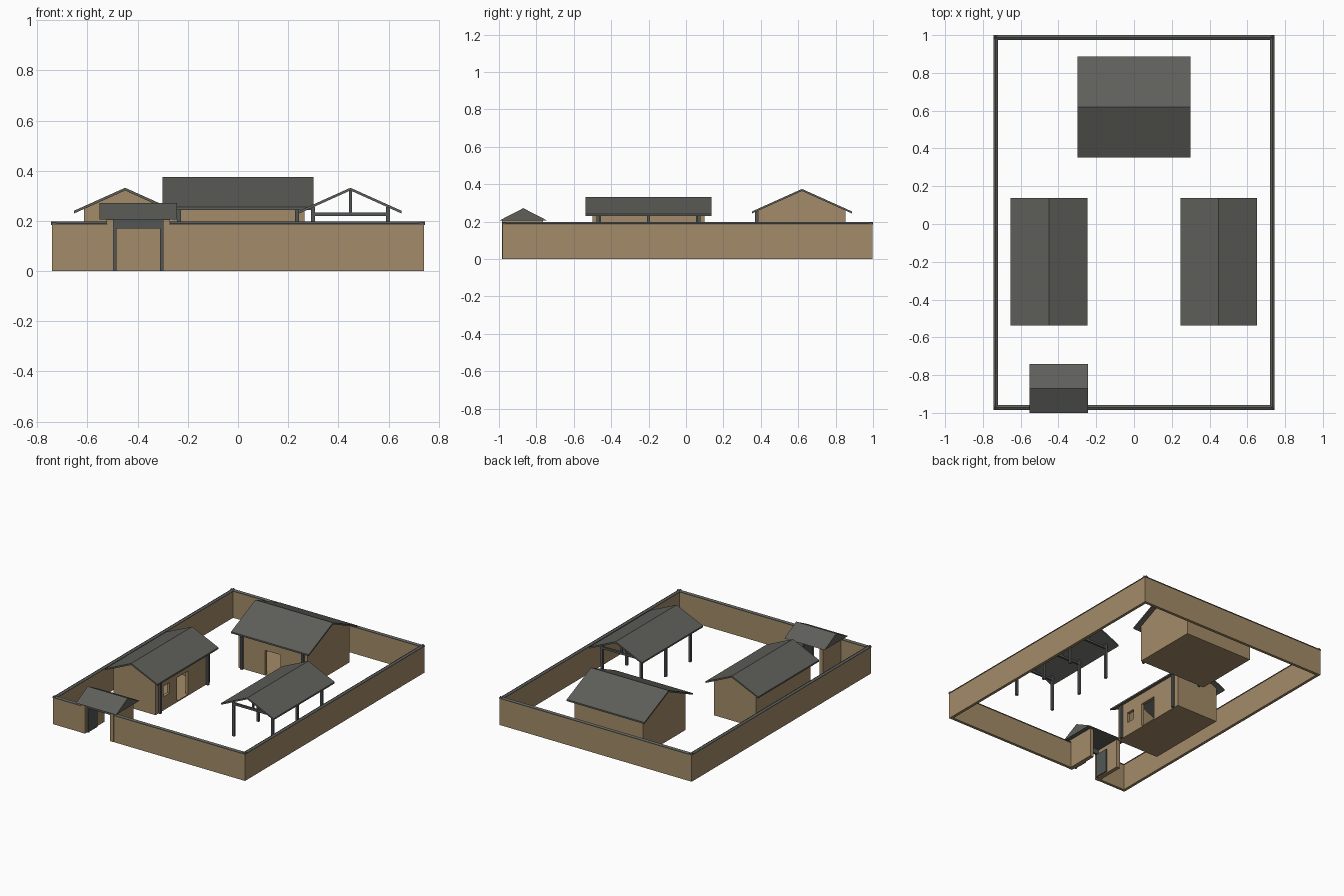
import bpy, bmesh, math
from mathutils import Matrix, Vector

if "Cube" in bpy.data.objects:
    bpy.data.objects.remove(bpy.data.objects["Cube"])


def material(name, rgb):
    m = bpy.data.materials.new(name)
    m.diffuse_color = (*rgb, 1)
    m.use_nodes = True
    m.node_tree.nodes["Principled BSDF"].inputs["Base Color"].default_value = m.diffuse_color
    return m


EARTH = material("earth_wall", (0.37, 0.26, 0.138))
TILE = material("grey_tile", (0.112, 0.115, 0.102))
WOOD = material("dark_timber", (0.085, 0.094, 0.09))
I = Matrix.Identity(4)
SLOPE = 0.45
THICK = 0.011


def prism(name, profile, a, b, mat, place=I):
    """Extrude a (y, z) profile along x from a to b, then place it."""
    bm = bmesh.new()
    face = bm.faces.new([bm.verts.new((a, y, z)) for y, z in profile])
    ext = bmesh.ops.extrude_face_region(bm, geom=[face])
    moved = [v for v in ext["geom"] if isinstance(v, bmesh.types.BMVert)]
    bmesh.ops.translate(bm, verts=moved, vec=Vector((b - a, 0, 0)))
    bmesh.ops.recalc_face_normals(bm, faces=bm.faces)
    me = bpy.data.meshes.new(name)
    bm.to_mesh(me)
    bm.free()
    me.materials.append(mat)
    ob = bpy.data.objects.new(name, me)
    ob.matrix_world = place
    bpy.context.collection.objects.link(ob)
    return ob


def box(name, x, y, z, mat, place=I):
    return prism(name, [(y[0], z[0]), (y[1], z[0]), (y[1], z[1]), (y[0], z[1])],
                 x[0], x[1], mat, place)


def post(name, x, y, top, mat, place, r=0.008, bottom=0):
    box(name, (x - r, x + r), (y - r, y + r), (bottom, top), mat, place)


def gable_roof(name, half_len, half_w, apex, place):
    e = apex - SLOPE * half_w
    prism(name, [(-half_w, e), (0, apex), (half_w, e), (half_w, e - THICK),
                 (0, apex - THICK), (-half_w, e - THICK)], -half_len, half_len, TILE, place)


def placed(x, y, quarter_turns=0):
    return Matrix.Translation((x, y, 0)) @ Matrix.Rotation(quarter_turns * math.pi / 2, 4, 'Z')


def house(name, place, L, D, roof_L, roof_D, apex, post_x, openings):
    """Hollow house, ridge along local x, open front facing local -y."""
    t = 0.02
    under = apex - THICK
    top = under - SLOPE * D
    box(name + "_floor", (-L, L), (-D, D), (0, 0.008), EARTH, place)
    box(name + "_back_wall", (-L, L), (D - t, D), (0, top), EARTH, place)
    pent = [(-D, 0), (D, 0), (D, top), (0, under), (-D, top)]
    prism(name + "_gable_left", pent, -L, -L + t, EARTH, place)
    prism(name + "_gable_right", pent, L - t, L, EARTH, place)
    # front wall in pieces around the openings (x0, x1, z0, z1)
    x, fy = -L + t, (-D, -D + t)
    for x0, x1, z0, z1 in openings:
        box(name + "_front_wall", (x, x0), fy, (0, top), EARTH, place)
        box(name + "_opening_head", (x0, x1), fy, (z1, top), EARTH, place)
        if z0 > 0:
            box(name + "_window_sill", (x0, x1), fy, (0, z0), EARTH, place)
        x = x1
    box(name + "_front_wall", (x, L - t), fy, (0, top), EARTH, place)
    gable_roof(name + "_roof", roof_L, roof_D, apex, place)
    for s in (-1, 1):
        post(name + "_porch_post", s * post_x, -D - 0.009, top, WOOD, place)


# Houses
house("main_house", placed(0, 0.62), 0.265, 0.234, 0.30, 0.268, 0.375, 0.235,
      [(-0.06, 0.06, 0, 0.175)])
house("side_house", placed(-0.45, -0.2, 1), 0.30, 0.163, 0.337, 0.203, 0.332, 0.262,
      [(-0.21, -0.145, 0.095, 0.168), (-0.065, 0.06, 0, 0.172)])

# Open shed with three trusses
shed = placed(0.448, -0.2, 1)
gable_roof("shed_roof", 0.337, 0.203, 0.332, shed)
for x in (-0.27, 0, 0.27):
    for s in (-1, 1):
        post("shed_post", x, s * 0.15, 0.255, WOOD, shed)
    box("shed_tie_beam", (x - 0.007, x + 0.007), (-0.15, 0.15), (0.219, 0.234), WOOD, shed)
    post("shed_king_post", x, 0, 0.321, WOOD, shed, 0.006, 0.23)


# Perimeter wall with ridged coping
def wall(name, place, a, b):
    box(name, (a, b), (-0.010, 0.010), (0, 0.186), EARTH, place)
    prism(name + "_coping", [(-0.013, 0.184), (0.013, 0.184), (0.013, 0.189),
                             (0, 0.197), (-0.013, 0.189)], a - 0.003, b + 0.003, TILE, place)


wall("back_wall", placed(0, 0.987), -0.742, 0.742)
for s in (-1, 1):
    wall("long_wall", placed(s * 0.732, 0.0075, 1), -0.9895, 0.9895)
wall("front_wall_left", placed(0, -0.972), -0.742, -0.523)
wall("front_wall_right", placed(0, -0.972), -0.272, 0.742)

# Gatehouse: side walls, frame, open door leaves, solid roof
gate = placed(-0.3975, -0.87)
prism("gate_roof", [(-0.13, 0.205), (0.13, 0.205), (0, 0.272)], -0.155, 0.155, TILE, gate)
box("gate_lintel", (-0.095, 0.095), (-0.09, -0.075), (0.17, 0.206), WOOD, gate)
for s in (-1, 1):
    box("gate_side_wall", sorted((s * 0.098, s * 0.126)), (-0.114, 0.105), (0, 0.206), EARTH, gate)
    post("gate_post", s * 0.092, -0.083, 0.206, WOOD, gate, 0.006)
    box("gate_door_leaf", sorted((s * 0.086, s * 0.094)), (-0.077, 0.012), (0.004, 0.17), WOOD, gate)
